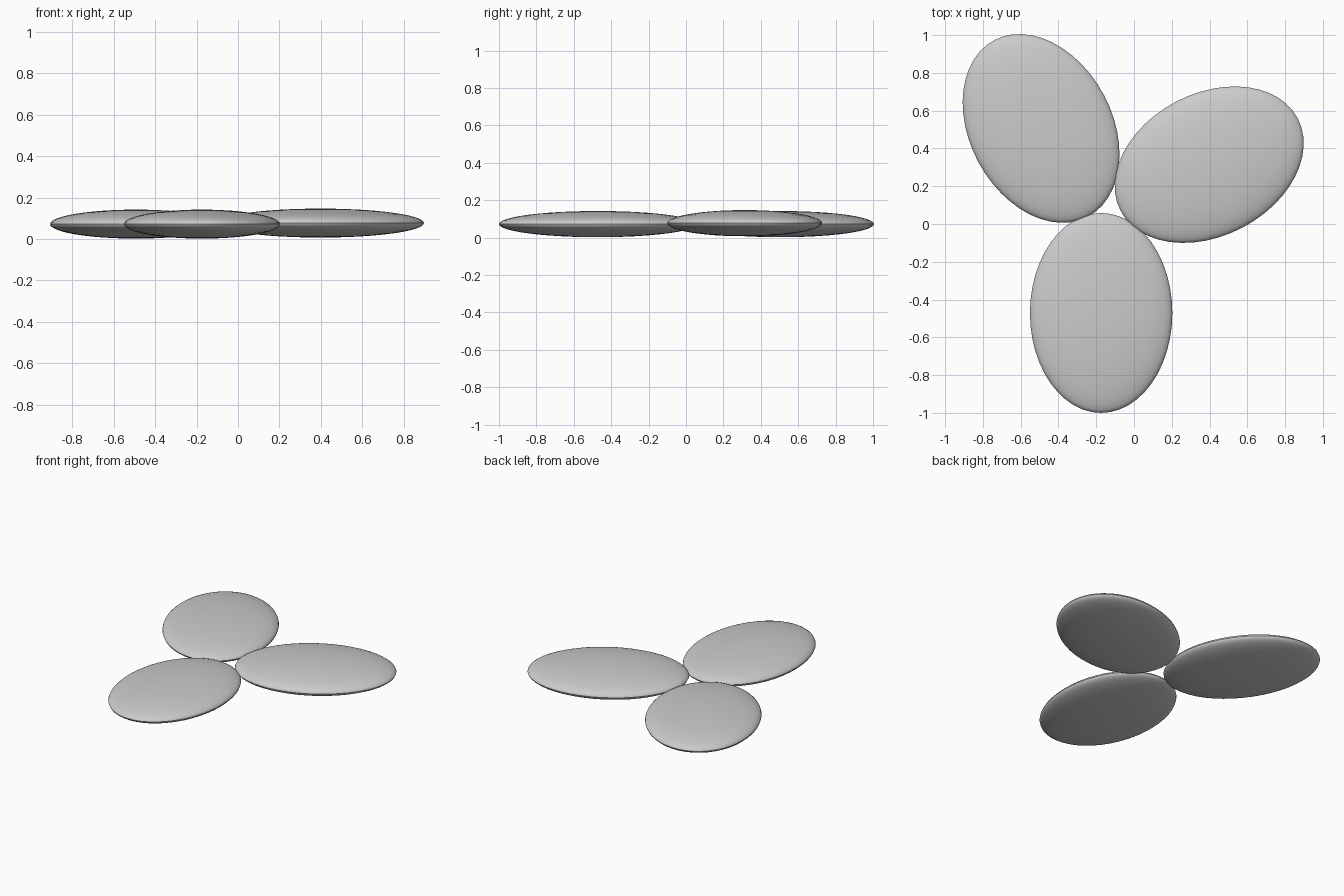
import bpy, math

if "Cube" in bpy.data.objects:
    bpy.data.objects.remove(bpy.data.objects["Cube"])

# Three flattened, smooth oval petals meeting near the centre
# name, centre (x, y, z), long-axis angle from +y in degrees
petals = [
    ("front_petal", (-0.174, -0.471, 0.072), 0),
    ("left_petal", (-0.492, 0.506, 0.072), 28),
    ("right_petal", (0.398, 0.314, 0.077), -62.5),
]

for name, centre, angle in petals:
    bpy.ops.mesh.primitive_uv_sphere_add(
        segments=48, ring_count=24, radius=1, location=centre,
        rotation=(0, 0, math.radians(angle)))
    petal = bpy.context.object
    petal.name = name
    petal.scale = (0.377, 0.529, 0.07)
    bpy.ops.object.transform_apply(location=False, rotation=False, scale=True)
    bpy.ops.object.shade_smooth_by_angle(angle=math.radians(30))
